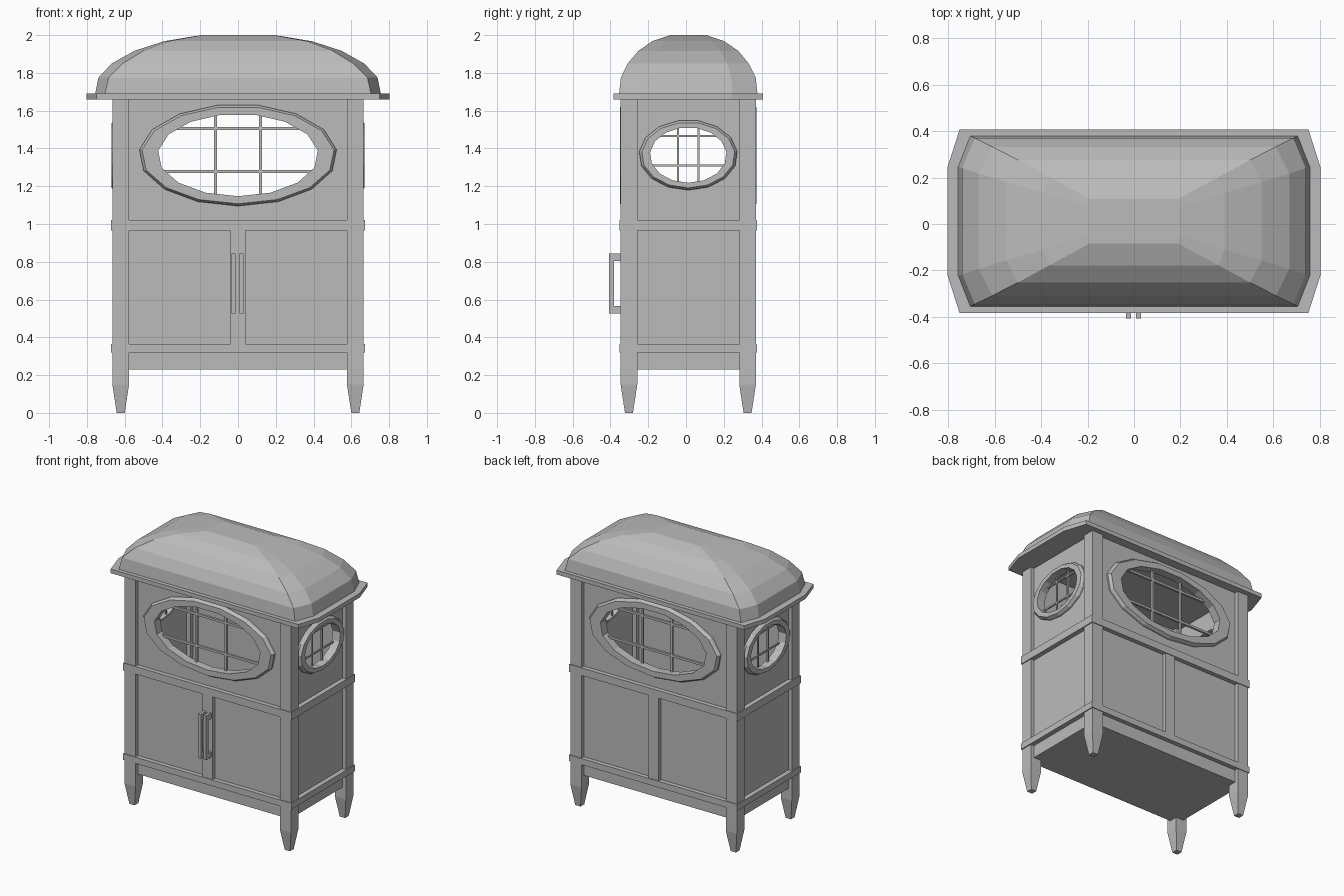
import bpy, bmesh, math
from mathutils import Matrix, Vector

old = bpy.data.objects.get("Cube")
if old:
    bpy.data.objects.remove(old, do_unlink=True)

CY = 0.012                 # depth centre of the cabinet
HX, HY = 0.665, 0.358      # half size over the corner posts
POST, RECESS, WALL = 0.088, 0.027, 0.03
EAVE = 1.66
WZ = 1.365                 # window centre height
SIDES = 15                 # segments of each oval

grey = bpy.data.materials.new("plain grey")
grey.use_nodes = True
grey.diffuse_color = (0.5, 0.5, 0.5, 1)
grey.node_tree.nodes["Principled BSDF"].inputs["Base Color"].default_value = (0.5, 0.5, 0.5, 1)


def finish(name, bm):
    bmesh.ops.recalc_face_normals(bm, faces=bm.faces)
    me = bpy.data.meshes.new(name)
    bm.to_mesh(me)
    bm.free()
    me.materials.append(grey)
    ob = bpy.data.objects.new(name, me)
    bpy.context.collection.objects.link(ob)
    return ob


def add_box(bm, x, y, z, turn=0):
    """Box from (min, max) ranges, turned about the cabinet's axis."""
    spots = [(a, b, c) for a in x for b in y for c in z]
    rot = Matrix.Translation((0, CY, 0)) @ Matrix.Rotation(turn, 4, 'Z')
    vs = [bm.verts.new(rot @ Vector(p)) for p in spots]
    for f in ((0, 1, 3, 2), (4, 6, 7, 5), (0, 4, 5, 1), (2, 3, 7, 6), (0, 2, 6, 4), (1, 5, 7, 3)):
        bm.faces.new([vs[i] for i in f])


def add_loft(bm, loops, caps=True, closed=False):
    """Skin a list of equal-length point loops."""
    rows = [[bm.verts.new(p) for p in loop] for loop in loops]
    pairs = list(zip(rows, rows[1:]))
    if closed:
        pairs.append((rows[-1], rows[0]))
    for a, b in pairs:
        for i in range(len(a)):
            j = (i + 1) % len(a)
            bm.faces.new((a[i], a[j], b[j], b[i]))
    if caps:
        bm.faces.new(rows[0])
        bm.faces.new(rows[-1])


def oval(a, b, depth, turn):
    """Oval loop on a wall, flat edge on top; depth is the distance from the axis."""
    rot = Matrix.Rotation(turn, 3, 'Z')
    pts = []
    for k in range(SIDES):
        t = math.tau * (k + 0.5) / SIDES
        pts.append(rot @ Vector((a * math.sin(t), -depth, WZ + b * math.cos(t))) + Vector((0, CY, 0)))
    return pts


def square(cx, cy, r, z):
    return [(cx + r * sx, CY + cy + r * sy, z) for sx, sy in ((-1, -1), (1, -1), (1, 1), (-1, 1))]


def octagon(cx, sx, cy, sy, z):
    """Rectangle with slightly pointed ends: corner (cx, cy), end edge (sx, sy)."""
    half = [(cx, -cy), (sx, -sy), (sx, sy), (cx, cy)]
    return [(x, y + CY, z) for x, y in half + [(-x, -y) for x, y in half]]


# Hollow body with oval openings on all four sides
wx, wy = HX - RECESS, HY - RECESS
bm = bmesh.new()
add_box(bm, (-wx, wx), (-wy, wy), (0.23, EAVE))
body = finish("body", bm)

cutters = []
bm = bmesh.new()
add_box(bm, (WALL - wx, wx - WALL), (WALL - wy, wy - WALL), (0.26, EAVE + 0.1))
cutters.append(finish("hollow_cutter", bm))
for label, a, b, turn in (("front", 0.45, 0.235, 0), ("side", 0.218, 0.16, math.pi / 2)):
    bm = bmesh.new()
    add_loft(bm, [oval(a, b, -1, turn), oval(a, b, 1, turn)])
    cutters.append(finish(label + "_window_cutter", bm))
for c in cutters:
    c.hide_render = True
    mod = body.modifiers.new("cut", 'BOOLEAN')
    mod.operation, mod.solver, mod.object = 'DIFFERENCE', 'EXACT', c
bpy.context.view_layer.update()
deps = bpy.context.evaluated_depsgraph_get()
cut_mesh = bpy.data.meshes.new_from_object(body.evaluated_get(deps))
body.modifiers.clear()
body.data = cut_mesh
for c in cutters:
    bpy.data.objects.remove(c, do_unlink=True)

# Corner posts tapering into feet
for label_x, sx in (("right", -1), ("left", 1)):
    for label_y, sy in (("front", -1), ("back", 1)):
        px, py, r = sx * (HX - POST / 2), sy * (HY - POST / 2), POST / 2
        bm = bmesh.new()
        add_loft(bm, [square(px, py, r * 0.48, 0), square(px, py, r, 0.15), square(px, py, r, EAVE)])
        finish(f"{label_y}_{label_x}_post", bm)

# Horizontal bands wrapping the posts
for name, lo, hi in (("lower_band", 0.32, 0.365), ("middle_band", 0.965, 1.02)):
    bm = bmesh.new()
    ex, ey = HX + 0.007, HY + 0.005
    for turn in (0, math.pi):
        add_box(bm, (-ex, ex), (-ey, 0.01 - wy), (lo, hi), turn)
        add_box(bm, (-ex, 0.01 - wx), (-ey + 0.04, ey - 0.04), (lo, hi), turn)
    finish(name, bm)

# Centre stiles between the door panels
for name, turn in (("front_stile", 0), ("back_stile", math.pi)):
    bm = bmesh.new()
    add_box(bm, (-0.04, 0.04), (-HY, 0.01 - wy), (0.365, 0.965), turn)
    finish(name, bm)

# Oval window frames and glazing bars
# label, turn, wall distance, outer half size, inner half size, bar offsets, bar radius
for label, turn, wall, out, inn, us, vs, r in (
        ("front", 0, wy, (0.525, 0.27), (0.425, 0.218), (-0.118, 0.118), (-0.088, 0.14), 0.008),
        ("left", 1, wx, (0.261, 0.186), (0.203, 0.147), (-0.055, 0.055), (-0.055, 0.1), 0.005),
        ("back", 2, wy, (0.525, 0.27), (0.425, 0.218), (-0.118, 0.118), (-0.088, 0.14), 0.008),
        ("right", 3, wx, (0.261, 0.186), (0.203, 0.147), (-0.055, 0.055), (-0.055, 0.1), 0.005)):
    ang = turn * math.pi / 2
    face, back = wall + RECESS + 0.004, wall - WALL
    (a, b), (c, d) = out, inn
    bm = bmesh.new()
    add_loft(bm, [oval(a, b, back + 0.01, ang), oval(a, b, wall + 0.012, ang),
                  oval(a - 0.014, b - 0.012, face, ang), oval(c, d, face, ang),
                  oval(c, d, back, ang)][1:] + [oval(a, b, wall - 0.01, ang)], caps=False, closed=True)
    finish(label + "_window_frame", bm)
    bm = bmesh.new()
    mid = wall - WALL / 2
    deep = (-mid - r, -mid + r)
    for u in us:
        h = d * math.sqrt(1 - (u / c) ** 2) + 0.008
        add_box(bm, (u - r, u + r), deep, (WZ - h, WZ + h), ang)
    for v in vs:
        h = c * math.sqrt(1 - (v / d) ** 2) + 0.012
        add_box(bm, (-h, h), deep, (WZ + v - r, WZ + v + r), ang)
    finish(label + "_window_bars", bm)

# Door handles
for name, x in (("right_handle", -0.023), ("left_handle", 0.019)):
    bm = bmesh.new()
    tip = -0.407 - CY
    xs = (x - 0.0105, x + 0.0105)
    add_box(bm, xs, (tip, tip + 0.027), (0.525, 0.845))
    for z in (0.525, 0.805):
        add_box(bm, xs, (tip + 0.027, 0.005 - HY), (z, z + 0.04))
    finish(name, bm)

# Eave slab with pointed ends, closing the top of the body
bm = bmesh.new()
add_loft(bm, [octagon(0.75, 0.803, 0.395, 0.23, z) for z in (EAVE, 1.69)])
finish("eave", bm)

# Domed hip roof: height, end reach, corner reach, half depth
levels = ((1.685, 0.757, 0.705, 0.367), (1.775, 0.739, 0.685, 0.357), (1.85, 0.668, 0.61, 0.32),
          (1.917, 0.548, 0.5, 0.264), (1.968, 0.39, 0.364, 0.19), (2.0, 0.195, 0.19, 0.096))
bm = bmesh.new()
add_loft(bm, [octagon(cx, sx, y, y * 0.64, z) for z, sx, cx, y in levels])
finish("roof", bm)
